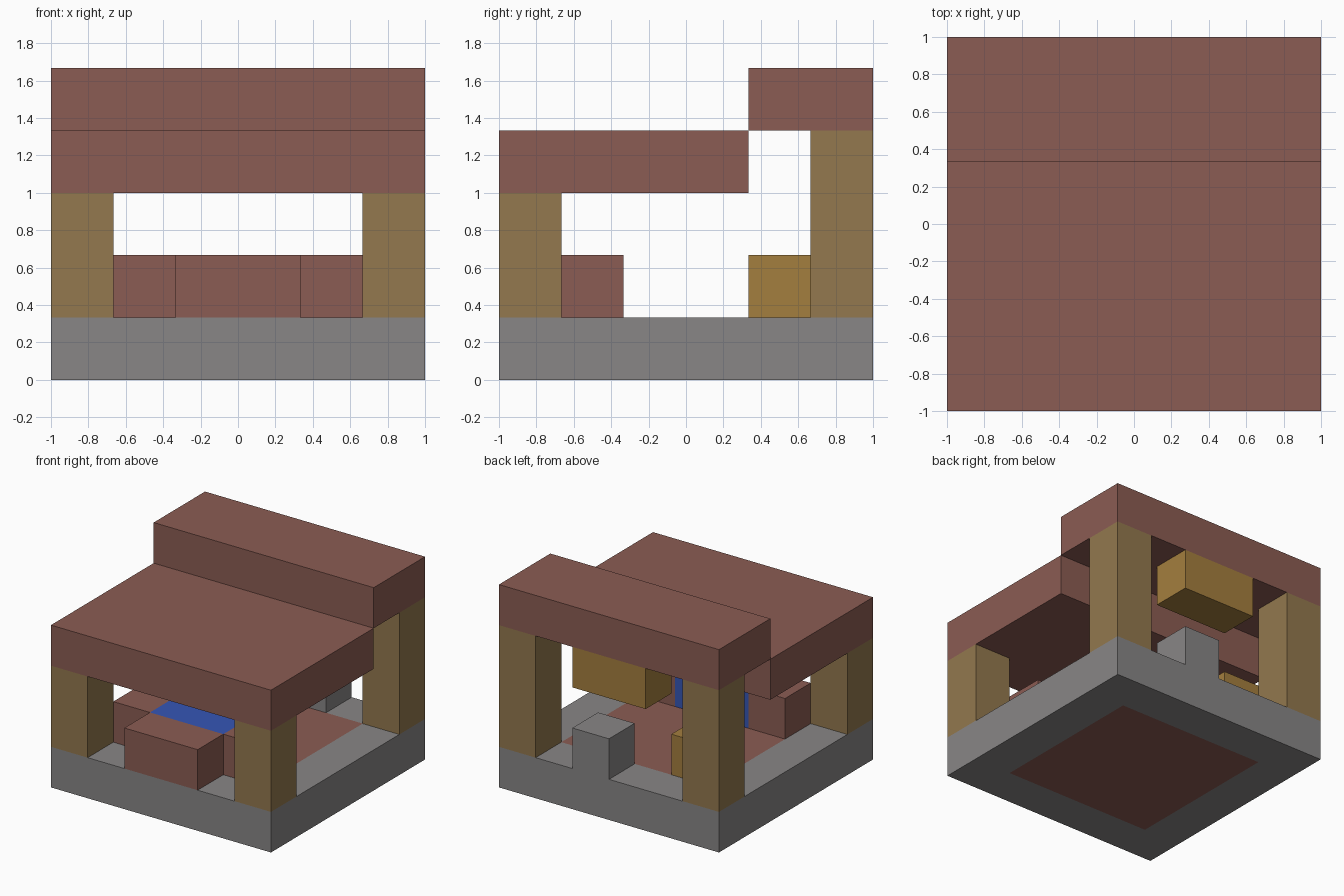
import bpy
import bmesh

# Remove the default cube only
cube = bpy.data.objects.get("Cube")
if cube:
    bpy.data.objects.remove(cube, do_unlink=True)

U = 1 / 3  # one block


def material(name, rgb):
    """Flat material from 0-255 sRGB values, converted to linear."""
    linear = [((c / 255 + 0.055) / 1.055) ** 2.4 for c in rgb]
    mat = bpy.data.materials.new(name)
    mat.use_nodes = True
    mat.diffuse_color = (*linear, 1)
    bsdf = mat.node_tree.nodes["Principled BSDF"]
    bsdf.inputs["Base Color"].default_value = (*linear, 1)
    bsdf.inputs["Roughness"].default_value = 0.9
    return mat


stone = material("grey stone", (136, 134, 134))
brick = material("red brown brick", (139, 92, 83))
wood = material("tan wood", (147, 120, 78))
amber = material("amber", (164, 126, 62))
blue = material("blue", (54, 86, 182))


def box(name, mat, corner, size):
    """Box from its low corner and size, both in blocks, centred on the plan."""
    bm = bmesh.new()
    bmesh.ops.create_cube(bm, size=1)
    for v in bm.verts:
        for i in range(3):
            v.co[i] = (corner[i] + (v.co[i] + 0.5) * size[i]) * U
    mesh = bpy.data.meshes.new(name)
    bm.to_mesh(mesh)
    bm.free()
    mesh.materials.append(mat)
    obj = bpy.data.objects.new(name, mesh)
    bpy.context.collection.objects.link(obj)
    return obj


# Base slab, with a brick floor cut into its middle on top and underside
base = box("base", stone, (-3, -3, 0), (6, 6, 1))
base.data.materials.append(brick)
bm = bmesh.new()
bm.from_mesh(base.data)
for axis in ((1, 0, 0), (0, 1, 0)):
    for side in (-2, 2):
        bmesh.ops.bisect_plane(
            bm, geom=bm.verts[:] + bm.edges[:] + bm.faces[:],
            plane_co=[a * side * U for a in axis], plane_no=axis)
for face in bm.faces:
    centre = face.calc_center_median()
    face.material_index = int(max(abs(centre.x), abs(centre.y)) < 2 * U)
bm.to_mesh(base.data)
bm.free()

# Corner posts, taller at the back
for side, x in (("right", -3), ("left", 2)):
    box("front_post_" + side, wood, (x, -3, 1), (1, 1, 2))
    box("back_post_" + side, wood, (x, 2, 1), (1, 1, 3))

# Stepped roof
box("front_roof", brick, (-3, -3, 3), (6, 4, 1))
box("back_roof", brick, (-3, 1, 4), (6, 2, 1))

# Brick basin around a blue block
box("basin_front", brick, (-1, -3, 1), (2, 1, 1))
for side, x in (("right", -2), ("left", 1)):
    box("basin_side_" + side, brick, (x, -2, 1), (1, 1, 1))
box("basin_water", blue, (-1, -2, 1), (2, 1, 1))

# Loose blocks at the back
box("stone_stool", stone, (0, 2, 1), (1, 1, 1))
box("amber_crate", amber, (-2, 1, 1), (1, 1, 1))
box("hanging_sign", amber, (-1, 2, 3), (2, 1, 1))
